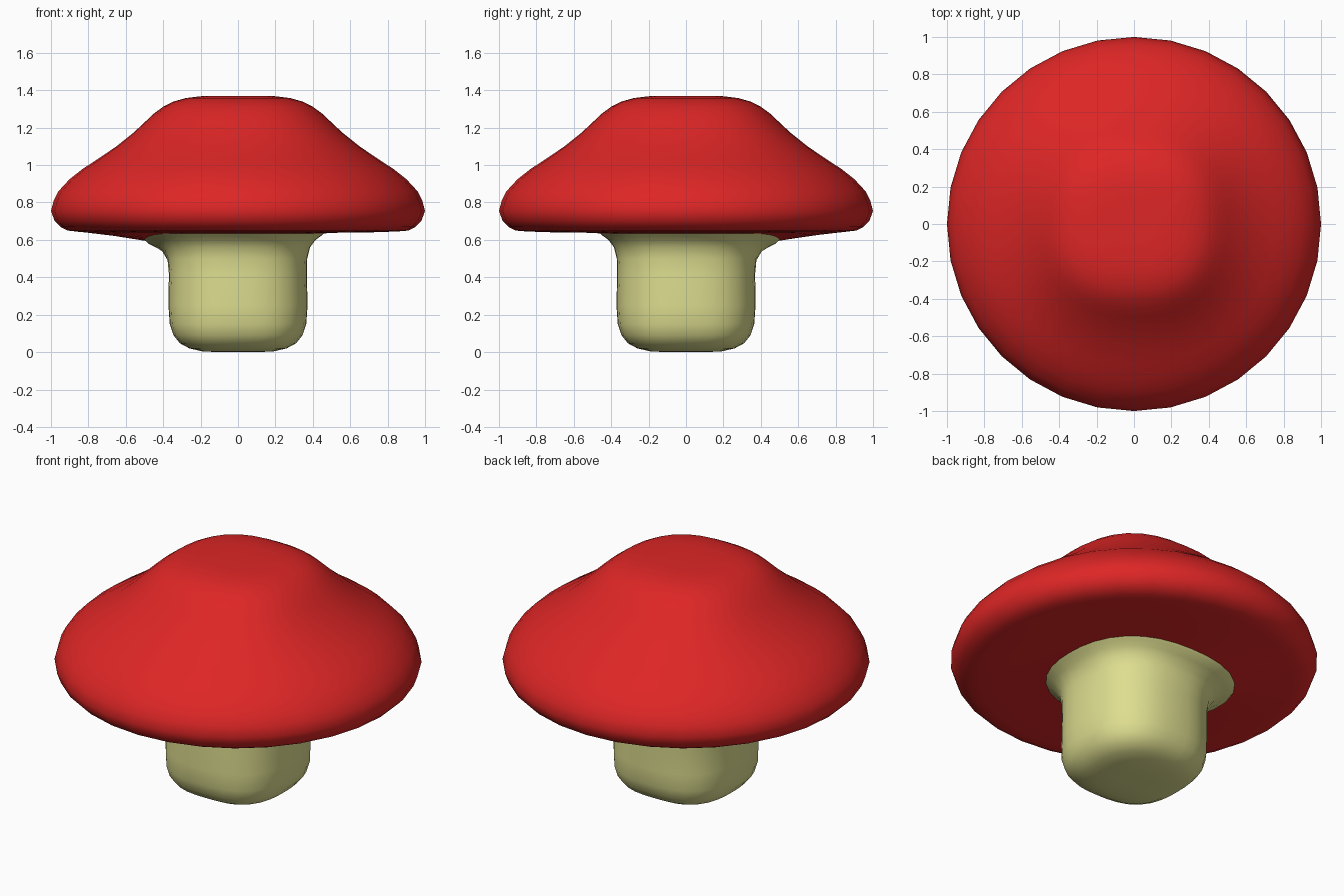
import bpy, bmesh, math

if "Cube" in bpy.data.objects:
    bpy.data.objects.remove(bpy.data.objects["Cube"])

SIDES = 32


def material(name, rgb):
    m = bpy.data.materials.new(name)
    m.diffuse_color = (*rgb, 1)
    m.use_nodes = True
    m.node_tree.nodes["Principled BSDF"].inputs["Base Color"].default_value = m.diffuse_color
    return m


def ring(bm, r, z, n, lean):
    """Rounded-square ring (n = 2 is a circle); lean droops it towards -x +y."""
    verts = []
    for i in range(SIDES):
        a = 2 * math.pi * i / SIDES
        c, s = math.cos(a), math.sin(a)
        w = lean * max(0, math.cos(a - math.radians(135))) ** 2
        k = r * (1 + 0.18 * w) / (abs(c) ** n + abs(s) ** n) ** (1 / n)
        verts.append(bm.verts.new((k * c, k * s, z - 0.06 * w)))
    return verts


def loft(name, profile, mat, pole_z):
    """Skin rings of (radius, z, squareness, lean), closing the first to a pole."""
    bm = bmesh.new()
    rings = [ring(bm, *p) for p in profile]
    pole = bm.verts.new((0, 0, pole_z))
    for i in range(SIDES):
        j = (i + 1) % SIDES
        bm.faces.new((pole, rings[0][i], rings[0][j]))
        for a, b in zip(rings, rings[1:]):
            bm.faces.new((a[i], b[i], b[j], a[j]))
    # Wind faces outwards: the pole fan must face away from the part's middle
    bm.normal_update()
    fan = pole.link_faces[0]
    if fan.normal.z * (pole_z - 0.65) < 0:
        bmesh.ops.reverse_faces(bm, faces=bm.faces[:])
    for f in bm.faces:
        f.smooth = True
    me = bpy.data.meshes.new(name)
    bm.to_mesh(me)
    bm.free()
    me.materials.append(mat)
    ob = bpy.data.objects.new(name, me)
    bpy.context.collection.objects.link(ob)
    return ob


red = material("cap red", (0.73, 0.019, 0.019))
cream = material("stem cream", (0.73, 0.73, 0.28))

# Cap: squarish crown flowing out to a round rim, then in under to the stem
loft("cap", [
    (0.10, 1.37, 2.7, 0), (0.20, 1.368, 2.7, 0), (0.28, 1.358, 2.7, 0),
    (0.35, 1.338, 2.6, 0), (0.40, 1.312, 2.5, 0), (0.45, 1.275, 2.4, 0),
    (0.50, 1.228, 2.35, 0), (0.56, 1.172, 2.3, 0), (0.65, 1.10, 2.2, 0),
    (0.75, 1.032, 2.1, 0), (0.83, 0.98, 2.05, 0), (0.90, 0.925, 2, 0),
    (0.96, 0.86, 2, 0), (0.985, 0.81, 2, 0), (1.0, 0.755, 2, 0),
    (0.98, 0.70, 2, 0), (0.95, 0.67, 2, 0), (0.91, 0.65, 2, 0),
    (0.85, 0.645, 2, 0.05), (0.70, 0.64, 2.1, 0.3), (0.57, 0.64, 2.2, 0.6),
    (0.46, 0.635, 2.3, 0.8)], red, 1.37)

# Stem: soft boxy post flaring where it meets the cap
loft("stem", [
    (0.10, 0.0, 3, 0), (0.19, 0.004, 3, 0), (0.26, 0.02, 2.9, 0),
    (0.31, 0.047, 2.8, 0), (0.345, 0.09, 2.7, 0), (0.365, 0.15, 2.6, 0),
    (0.372, 0.25, 2.5, 0), (0.368, 0.42, 2.5, 0.05), (0.37, 0.50, 2.5, 0.2),
    (0.385, 0.56, 2.4, 0.5), (0.415, 0.60, 2.4, 0.75),
    (0.445, 0.622, 2.3, 0.85), (0.46, 0.635, 2.3, 0.8)], cream, 0.0)
